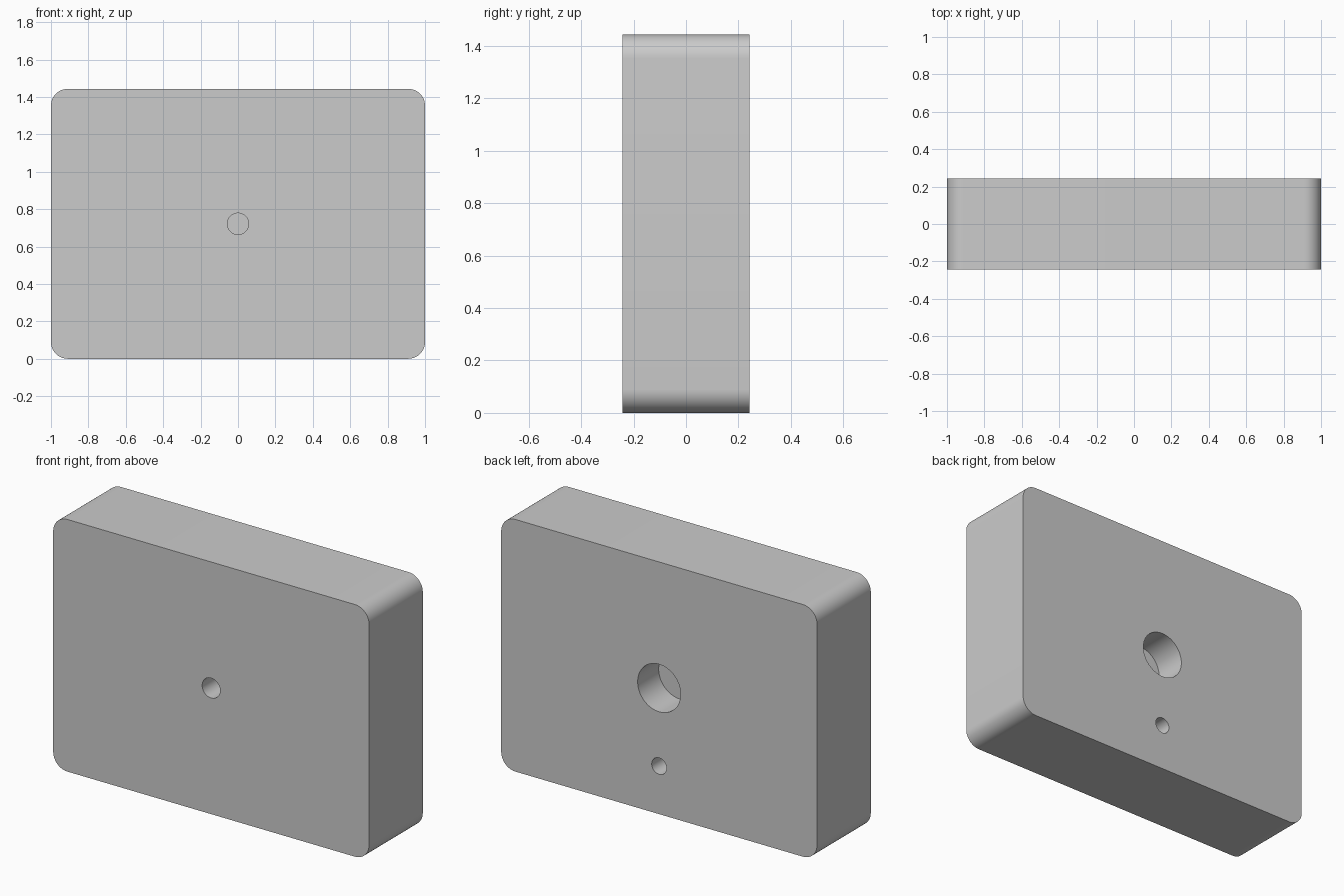
import bpy, bmesh
from math import radians

if "Cube" in bpy.data.objects:
    bpy.data.objects.remove(bpy.data.objects["Cube"])

W, H, D = 2.0, 1.443, 0.486      # overall size
CORNER = 0.09                    # rounded corner radius
HOLE_DEPTH = 0.19


def make_block():
    """Slab with its four front-to-back edges rounded."""
    bm = bmesh.new()
    bmesh.ops.create_cube(bm, size=1)
    for v in bm.verts:
        v.co = (v.co.x * W, v.co.y * D, (v.co.z + 0.5) * H)
    edges = [e for e in bm.edges
             if abs(e.verts[0].co.y - e.verts[1].co.y) > D / 2]
    bmesh.ops.bevel(bm, geom=edges, offset=CORNER, offset_type='OFFSET',
                    segments=12, profile=0.5, affect='EDGES')
    bmesh.ops.recalc_face_normals(bm, faces=bm.faces)
    mesh = bpy.data.meshes.new("block")
    bm.to_mesh(mesh)
    bm.free()
    obj = bpy.data.objects.new("block", mesh)
    bpy.context.collection.objects.link(obj)
    return obj


def drill(obj, side, z, radius, depth=HOLE_DEPTH):
    """Blind round hole; side is -1 for the front, 1 for the back."""
    bpy.ops.mesh.primitive_cylinder_add(
        vertices=64, radius=radius, depth=depth * 2,
        location=(0, side * D / 2, z), rotation=(radians(90), 0, 0))
    cutter = bpy.context.object
    cutter.name = "hole_cutter"
    cutter.hide_render = True
    mod = obj.modifiers.new("hole", 'BOOLEAN')
    mod.operation = 'DIFFERENCE'
    mod.solver = 'EXACT'
    mod.object = cutter
    bpy.ops.object.select_all(action='DESELECT')
    bpy.context.view_layer.objects.active = obj
    obj.select_set(True)
    bpy.ops.object.modifier_apply(modifier=mod.name)
    bpy.data.objects.remove(cutter)


block = make_block()
drill(block, -1, H / 2, 0.057)     # front hole
drill(block, 1, H / 2, 0.136)      # large back hole
drill(block, 1, 0.275, 0.047)      # small back hole

# smooth round walls, crisp flat faces
bpy.ops.object.select_all(action='DESELECT')
block.select_set(True)
bpy.context.view_layer.objects.active = block
bpy.ops.object.shade_smooth_by_angle(angle=radians(30))
